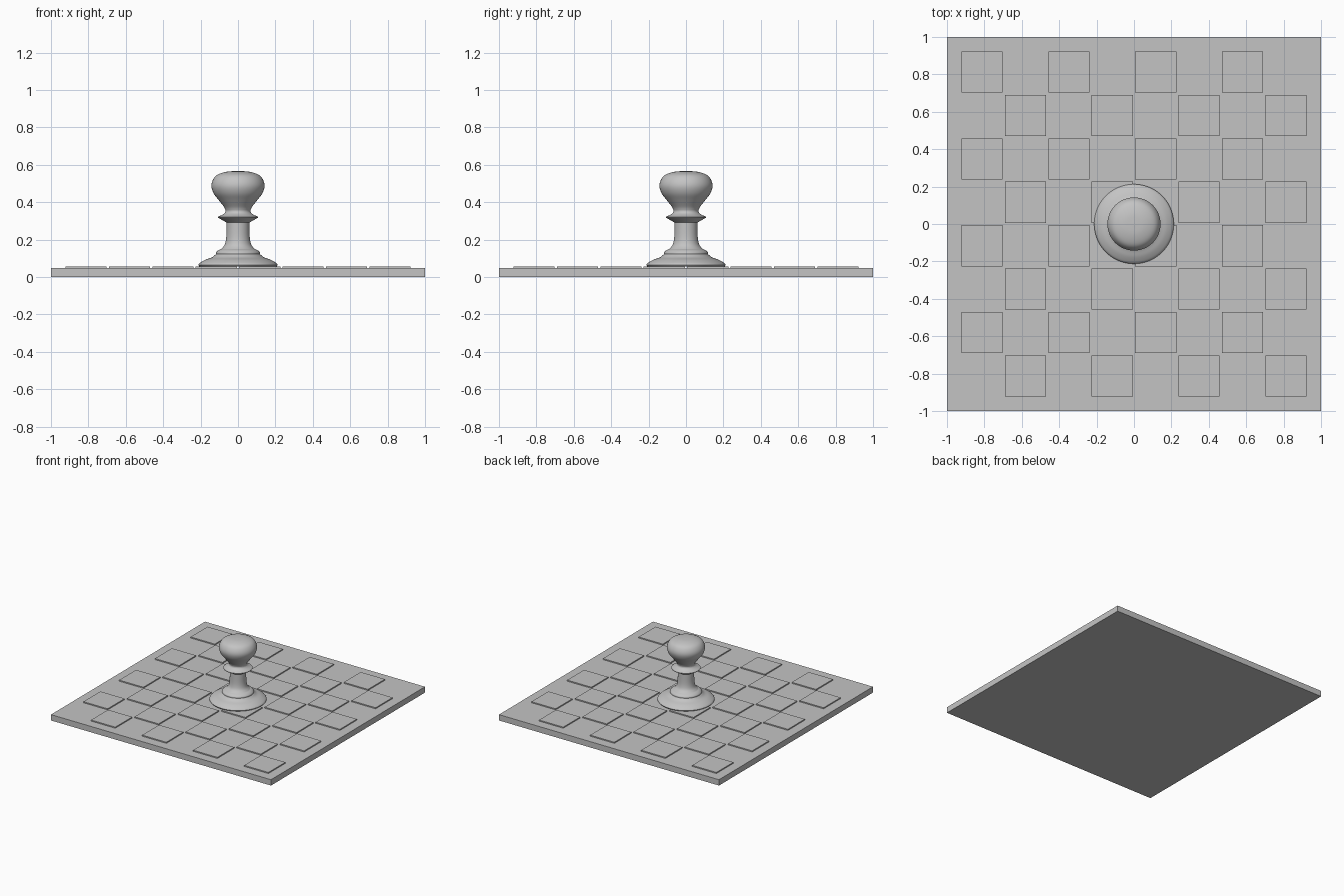
import bpy, bmesh, math
from mathutils import Vector

cube = bpy.data.objects.get("Cube")
if cube:
    bpy.data.objects.remove(cube, do_unlink=True)

BOARD_TOP, TILE_TOP = 0.048, 0.057
TILE, PITCH = 0.22, 0.232

grey = bpy.data.materials.new("plain grey")
grey.use_nodes = True
grey.diffuse_color = (0.55, 0.55, 0.55, 1)
grey.node_tree.nodes["Principled BSDF"].inputs["Base Color"].default_value = grey.diffuse_color


def add_object(name, bm):
    bmesh.ops.recalc_face_normals(bm, faces=bm.faces)
    mesh = bpy.data.meshes.new(name)
    bm.to_mesh(mesh)
    bm.free()
    mesh.materials.append(grey)
    obj = bpy.data.objects.new(name, mesh)
    bpy.context.collection.objects.link(obj)
    return obj


def add_box(name, x, y, width, bottom, top):
    bm = bmesh.new()
    bmesh.ops.create_cube(bm, size=1)
    bmesh.ops.scale(bm, verts=bm.verts, vec=(width, width, top - bottom))
    bmesh.ops.translate(bm, verts=bm.verts, vec=(x, y, (bottom + top) / 2))
    return add_object(name, bm)


def smooth_path(points, steps=5):
    """Catmull-Rom curve through (radius, height) points."""
    p = [Vector(q) for q in points]
    p = [2 * p[0] - p[1]] + p + [2 * p[-1] - p[-2]]
    path = []
    for a, b, c, d in zip(p, p[1:], p[2:], p[3:]):
        for k in range(steps):
            t = k / steps
            path.append((2 * b + (c - a) * t + (2 * a - 5 * b + 4 * c - d) * t * t
                         + (3 * b - a - 3 * c + d) * t ** 3) / 2)
    return path + [p[-2]]


def lathe(name, sections, segments=64):
    path = []
    for section in sections:
        path += smooth_path(section)
    bm = bmesh.new()
    verts = [bm.verts.new((max(r, 0), 0, z)) for r, z in path]
    edges = [bm.edges.new(pair) for pair in zip(verts, verts[1:])]
    bmesh.ops.spin(bm, geom=verts + edges, cent=(0, 0, 0), axis=(0, 0, 1),
                   angle=math.tau, steps=segments, use_merge=True)
    bmesh.ops.remove_doubles(bm, verts=bm.verts, dist=0.0002)
    obj = add_object(name, bm)
    bpy.ops.object.select_all(action="DESELECT")
    obj.select_set(True)
    bpy.context.view_layer.objects.active = obj
    bpy.ops.object.shade_smooth_by_angle(angle=math.radians(35))
    return obj


# Board and raised squares
add_box("board", 0, 0, 2, 0, BOARD_TOP)
for row in range(8):
    for col in range(row % 2, 8, 2):
        add_box(f"raised_square_{row}_{col}", (col - 3.5) * PITCH, (3.5 - row) * PITCH,
                TILE, BOARD_TOP - 0.01, TILE_TOP)

# Turned pawn: foot, stem, collar and rounded head
foot = [(0.213, 0.065), (0.203, 0.076), (0.175, 0.092), (0.14, 0.105), (0.118, 0.122)]
ring = [(0.118, 0.122), (0.117, 0.132), (0.105, 0.143), (0.09, 0.15)]
stem = [(0.09, 0.15), (0.074, 0.168), (0.066, 0.19), (0.062, 0.225), (0.061, 0.287)]
collar = [(0.061, 0.291), (0.085, 0.305), (0.108, 0.318)]
neck = [(0.108, 0.322), (0.082, 0.334), (0.069, 0.345), (0.066, 0.355)]
head = [(0.066, 0.355), (0.075, 0.375), (0.102, 0.41), (0.13, 0.447), (0.142, 0.485),
        (0.134, 0.52), (0.11, 0.547), (0.06, 0.563), (0, 0.567)]
lathe("pawn", [[(0, 0.056), (0.207, 0.057)], [(0.207, 0.057), (0.213, 0.065)],
               foot, ring, stem, collar, neck, head])
